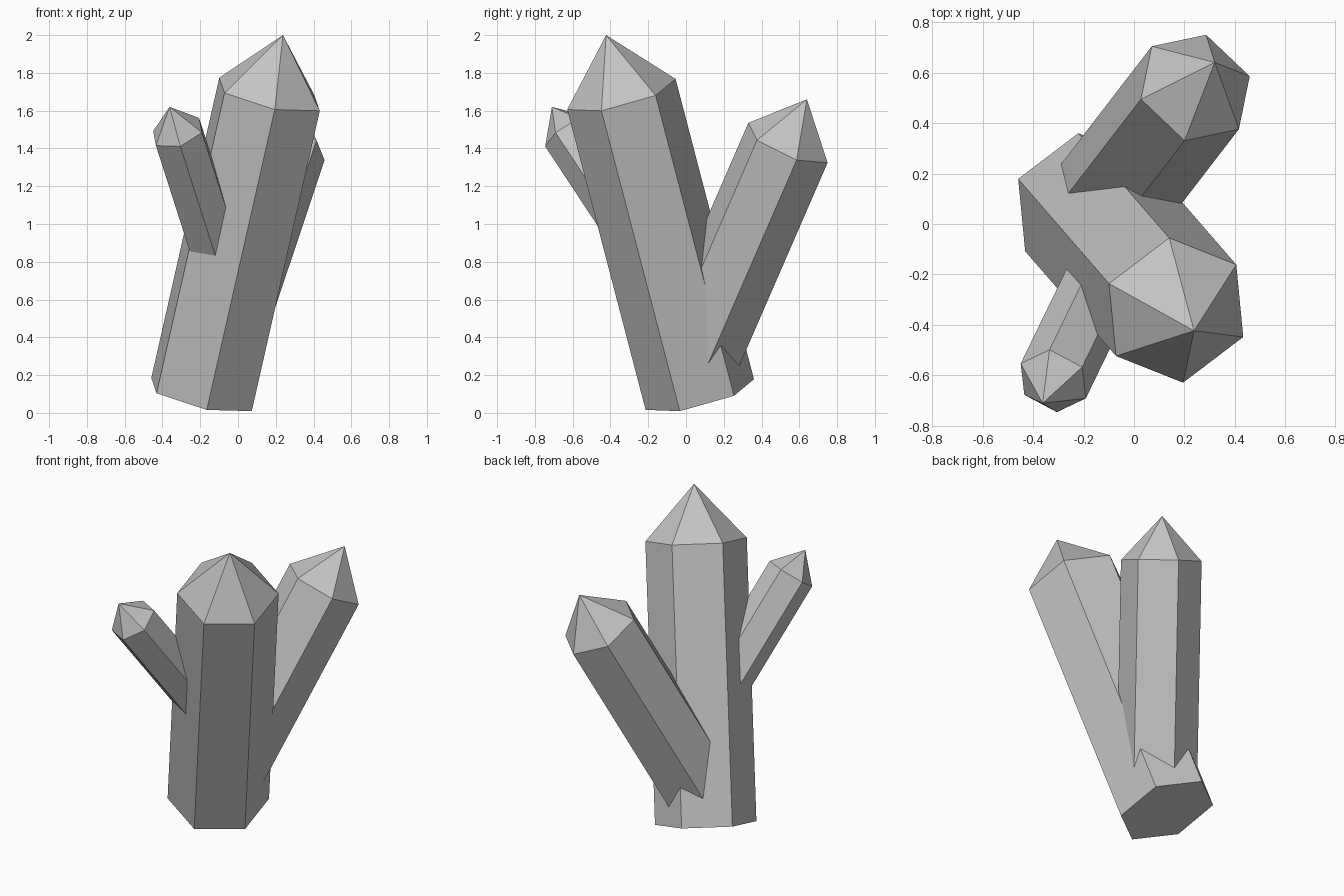
import bpy, bmesh
from math import cos, sin, pi
from mathutils import Vector

default_cube = bpy.data.objects.get("Cube")
if default_cube:
    bpy.data.objects.remove(default_cube, do_unlink=True)

# Single stone colour
stone = bpy.data.materials.new("grey_stone")
stone.use_nodes = True
colour = (0.55, 0.55, 0.55, 1.0)
stone.diffuse_color = colour
stone.node_tree.nodes["Principled BSDF"].inputs["Base Color"].default_value = colour


def crystal(name, base, shoulder, apex, corner):
    """Hexagonal prism from base to shoulder, pointed at apex.
    corner is the offset from the axis to one of the six edges."""
    base, shoulder, apex = Vector(base), Vector(shoulder), Vector(apex)
    axis = (shoulder - base).normalized()
    u = Vector(corner)
    radius = u.length
    u = (u - axis * u.dot(axis)).normalized()
    v = axis.cross(u)
    spokes = [(u * cos(i * pi / 3) + v * sin(i * pi / 3)) * radius for i in range(6)]

    bm = bmesh.new()
    low = [bm.verts.new(base + s) for s in spokes]
    high = [bm.verts.new(shoulder + s) for s in spokes]
    tip = bm.verts.new(apex)
    bm.faces.new(low[::-1])
    for i in range(6):
        j = (i + 1) % 6
        bm.faces.new((low[i], low[j], high[j], high[i]))
        bm.faces.new((high[i], high[j], tip))
    mesh = bpy.data.meshes.new(name)
    bm.to_mesh(mesh)
    bm.free()
    mesh.materials.append(stone)
    obj = bpy.data.objects.new(name, mesh)
    bpy.context.collection.objects.link(obj)
    return obj


# Tall leaning crystal, with its tilted base on the ground
crystal("main_crystal", (-0.193, 0.073, 0.097), (0.167, -0.342, 1.687),
        (0.238, -0.423, 2.0), (-0.267, 0.107, 0.083))

# Medium crystal branching to the back, rooted inside the main one
crystal("back_crystal", (-0.142, 0.04, 0.28), (0.243, 0.54, 1.43),
        (0.32, 0.64, 1.66), (-0.043, -0.21, 0.105))

# Small crystal branching to the front right, rooted inside the main one
crystal("small_front_crystal", (-0.074, -0.115, 0.72), (-0.32, -0.622, 1.488),
        (-0.362, -0.71, 1.62), (0.015, -0.123, -0.078))
